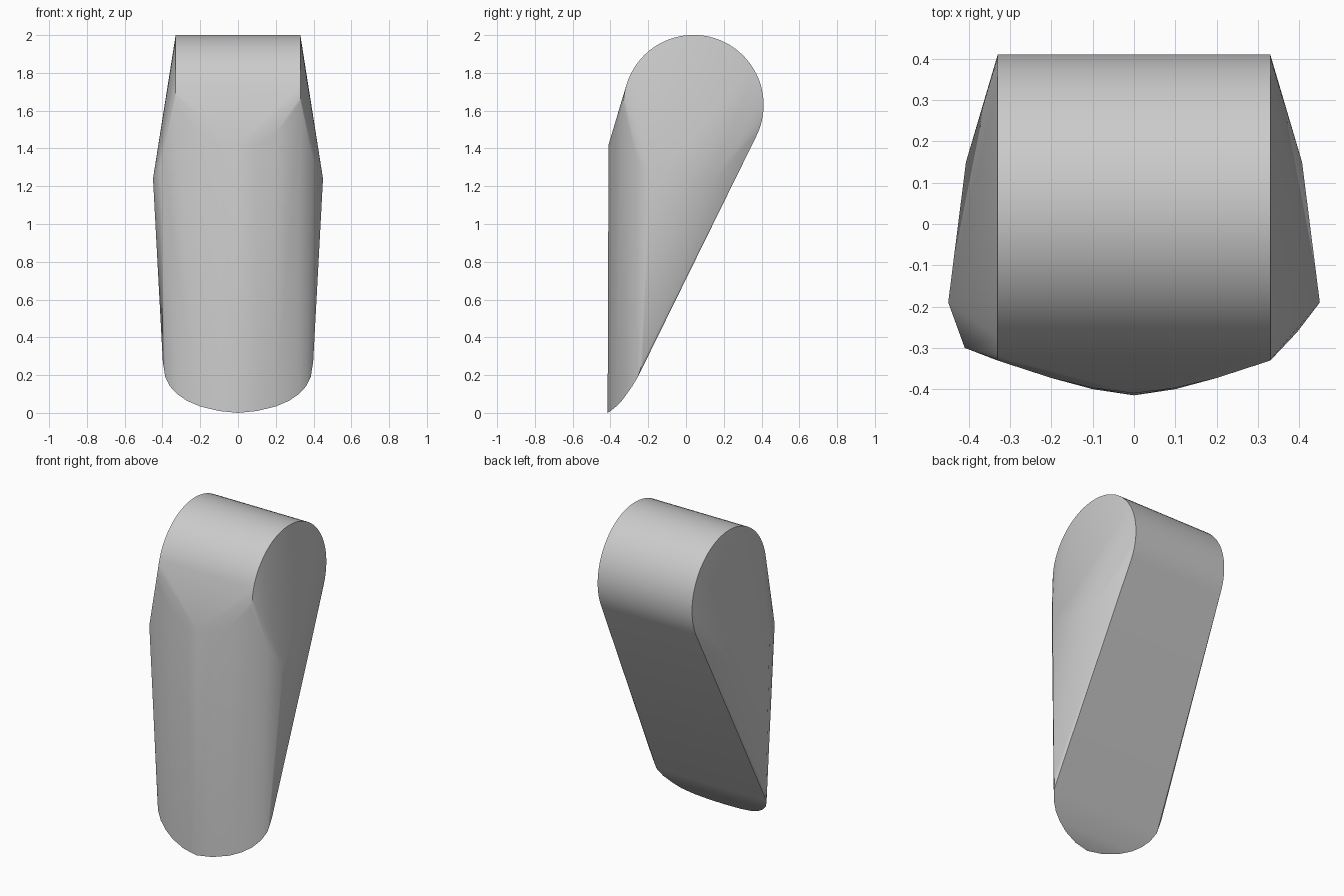
import bpy
import bmesh
from math import cos, sin, radians

cube = bpy.data.objects.get("Cube")
if cube:
    bpy.data.objects.remove(cube, do_unlink=True)

grey = bpy.data.materials.new("plain_grey")
grey.use_nodes = True
colour = (0.6, 0.6, 0.6, 1)
grey.diffuse_color = colour
grey.node_tree.nodes["Principled BSDF"].inputs["Base Color"].default_value = colour


def mirrored(points):
    """Return the points on both sides of x = 0."""
    return [(s * x, y, z) for x, y, z in points for s in (1, -1)]


# Rounded head: an arc in the side plane, swept across the width
HEAD_Y, HEAD_Z, RADIUS, HALF_WIDTH = 0.04, 1.63, 0.371, 0.33
STEPS = 44
head = []
for i in range(STEPS + 1):
    a = radians(-26 + 208 * i / STEPS)
    head.append((HALF_WIDTH, HEAD_Y + RADIUS * cos(a), HEAD_Z + RADIUS * sin(a)))

# Widest band below the head, and the bowed upper front
shoulder = [(0.45, -0.19, 1.24), (0.407, 0.15, 1.24)]
front = [(0, -0.41, 1.42), (0.1, -0.397, 1.42), (0.2, -0.373, 1.48)]
corners = [(-0.41, -0.3, 1.3), (0.395, -0.262, 1.35)]

# Curved lower rim, where the bowed front meets the sloping back
rim = [(0, -0.415, 0), (0.1, -0.4, 0.01), (0.2, -0.37, 0.034),
       (0.27, -0.34, 0.064), (0.32, -0.315, 0.098), (0.36, -0.285, 0.14),
       (0.385, -0.255, 0.19), (0.398, -0.23, 0.27)]

# Taut skin around all the sections
bm = bmesh.new()
for p in mirrored(head + shoulder + front + rim) + corners:
    bm.verts.new(p)
bmesh.ops.remove_doubles(bm, verts=bm.verts[:], dist=0.0005)
bmesh.ops.convex_hull(bm, input=bm.verts[:])
bmesh.ops.delete(bm, geom=[v for v in bm.verts if not v.link_faces], context="VERTS")
bmesh.ops.dissolve_limit(bm, angle_limit=radians(0.5), verts=bm.verts[:], edges=bm.edges[:])
bmesh.ops.recalc_face_normals(bm, faces=bm.faces[:])

mesh = bpy.data.meshes.new("wedge_body")
bm.to_mesh(mesh)
bm.free()
mesh.materials.append(grey)
body = bpy.data.objects.new("wedge_body", mesh)
bpy.context.collection.objects.link(body)

# Smooth shading with the sharp rims kept
bpy.ops.object.select_all(action="DESELECT")
body.select_set(True)
bpy.context.view_layer.objects.active = body
bpy.ops.object.shade_smooth_by_angle(angle=radians(30))
